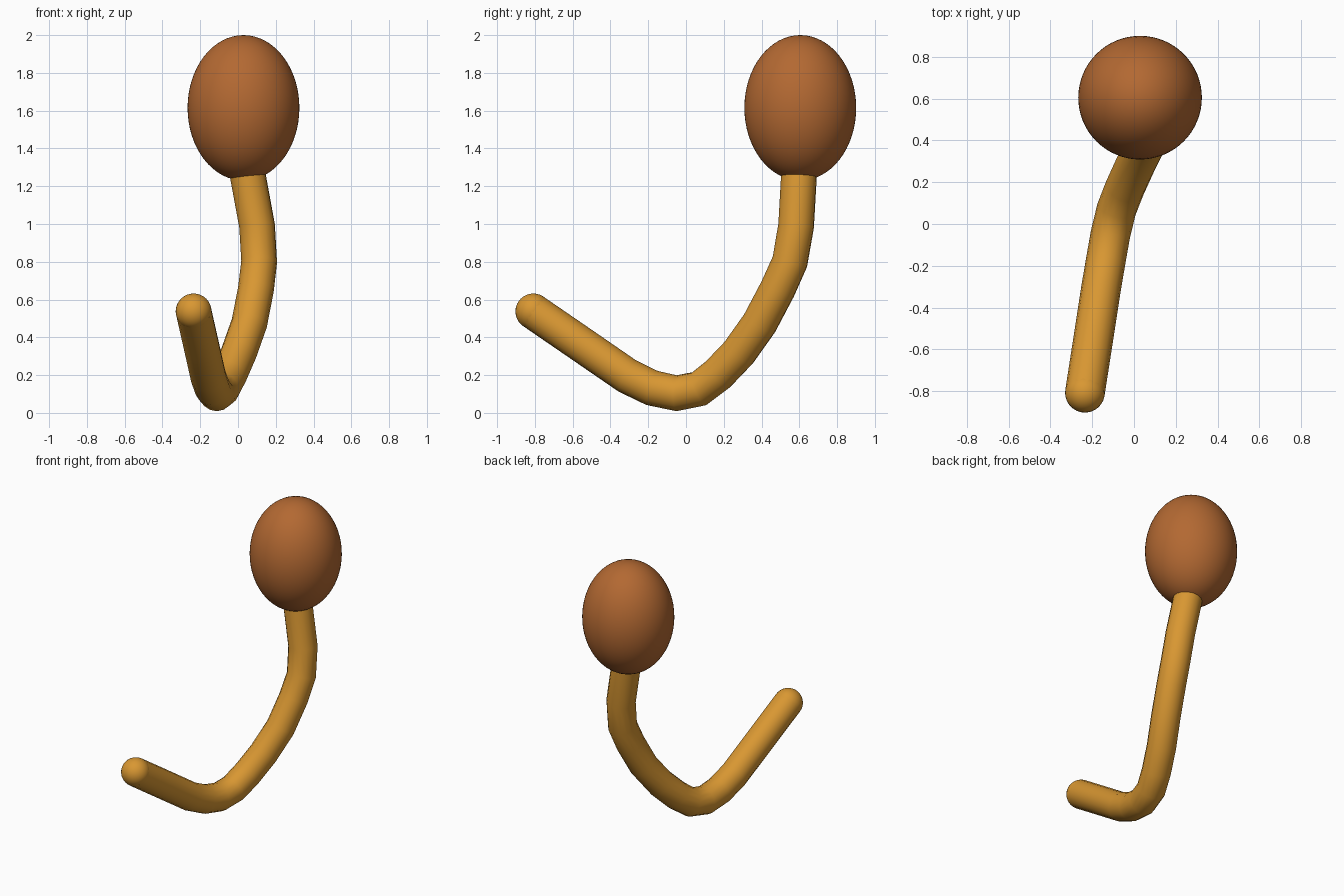
import bpy

if "Cube" in bpy.data.objects:
    bpy.data.objects.remove(bpy.data.objects["Cube"])


def material(name, rgb):
    m = bpy.data.materials.new(name)
    m.diffuse_color = (*rgb, 1)
    m.use_nodes = True
    m.node_tree.nodes["Principled BSDF"].inputs["Base Color"].default_value = m.diffuse_color
    return m


orange = material("orange", (0.69, 0.31, 0.032))
brown = material("brown", (0.45, 0.14, 0.032))


def ball(name, centre, radii, mat, segments=64, rings=32):
    bpy.ops.mesh.primitive_uv_sphere_add(segments=segments, ring_count=rings, radius=1, location=centre)
    ob = bpy.context.object
    ob.name = name
    ob.scale = radii
    bpy.ops.object.shade_smooth()
    ob.data.materials.append(mat)
    return ob


# Bent stem: a round tube swept along a hooked path
R = 0.095
path = [(-0.235, -0.808, 0.537), (-0.195, -0.55, 0.36), (-0.158, -0.31, 0.195),
        (-0.136, -0.18, 0.132), (-0.113, -0.05, 0.104), (-0.084, 0.07, 0.128),
        (-0.045, 0.17, 0.205), (0.005, 0.28, 0.32), (0.06, 0.39, 0.475),
        (0.095, 0.485, 0.655), (0.112, 0.55, 0.80), (0.101, 0.583, 0.99),
        (0.055, 0.597, 1.24), (0.04, 0.60, 1.33)]
curve = bpy.data.curves.new("stem", 'CURVE')
curve.dimensions = '3D'
curve.bevel_depth = R
curve.bevel_resolution = 6
curve.use_fill_caps = True
spline = curve.splines.new('POLY')
spline.points.add(len(path) - 1)
for point, co in zip(spline.points, path):
    point.co = (*co, 1)
spline.use_smooth = True
stem = bpy.data.objects.new("stem", curve)
bpy.context.collection.objects.link(stem)
curve.materials.append(orange)

# Rounded end of the stem
ball("stem_tip", path[0], (R, R, R), orange, 32, 16)

# Egg-shaped head
ball("head", (0.029, 0.605, 1.615), (0.296, 0.296, 0.385), brown)
